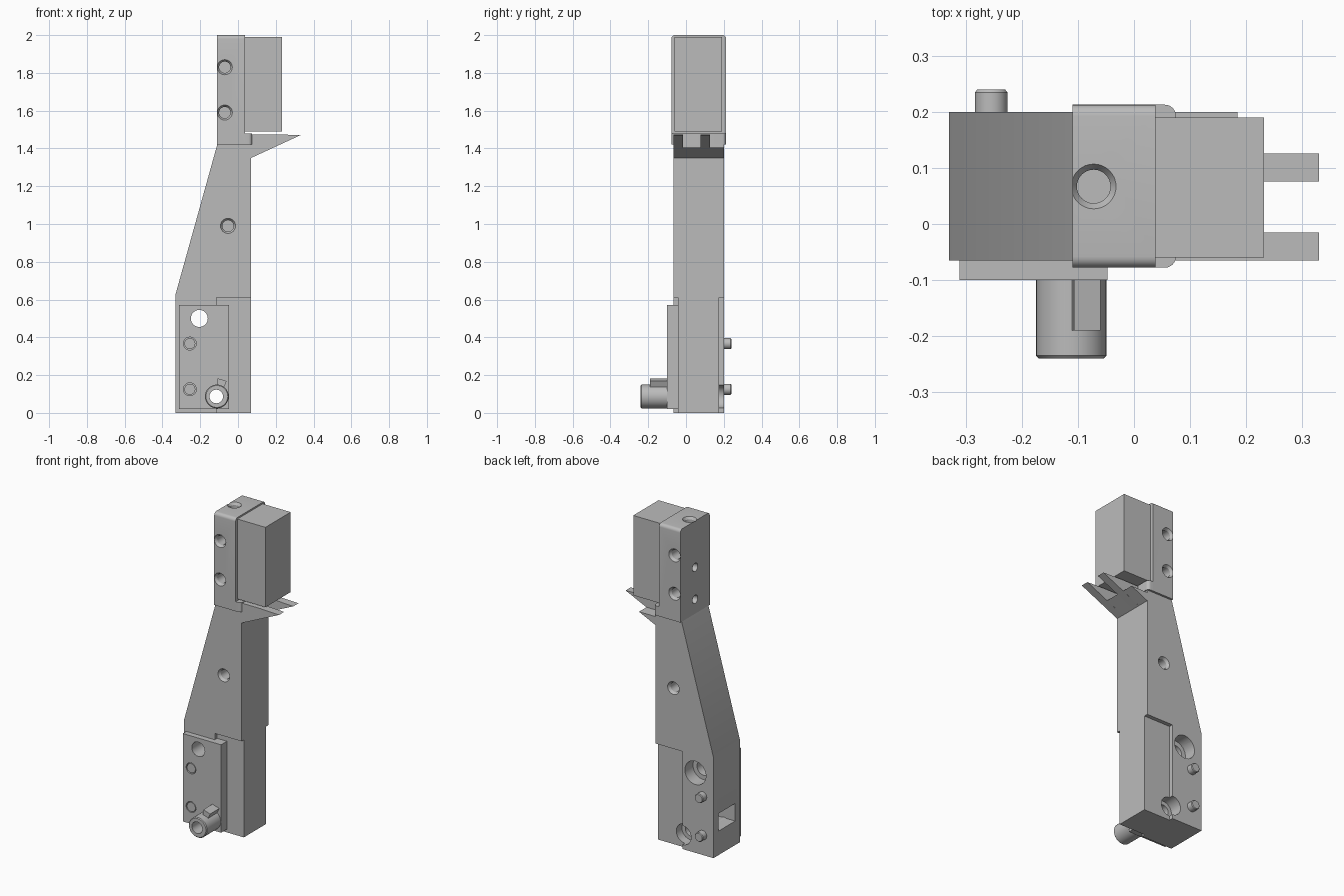
import bpy, bmesh, math
from mathutils import Vector

cube = bpy.data.objects.get("Cube")
if cube:
    bpy.data.objects.remove(cube, do_unlink=True)

grey = bpy.data.materials.new("plain_grey")
grey.use_nodes = True
grey.diffuse_color = (0.5, 0.5, 0.5, 1)
grey.node_tree.nodes["Principled BSDF"].inputs["Base Color"].default_value = (0.5, 0.5, 0.5, 1)


def finish(name, bm):
    bmesh.ops.recalc_face_normals(bm, faces=bm.faces)
    mesh = bpy.data.meshes.new(name)
    bm.to_mesh(mesh)
    bm.free()
    mesh.materials.append(grey)
    ob = bpy.data.objects.new(name, mesh)
    bpy.context.collection.objects.link(ob)
    return ob


def prism(name, profile, y0, y1, round_edge=None, radius=0.02):
    """Extrude an x-z profile along y, optionally rounding chosen edges."""
    bm = bmesh.new()
    face = bm.faces.new([bm.verts.new((x, y0, z)) for x, z in profile])
    ext = bmesh.ops.extrude_face_region(bm, geom=[face])
    verts = [g for g in ext["geom"] if isinstance(g, bmesh.types.BMVert)]
    bmesh.ops.translate(bm, verts=verts, vec=(0, y1 - y0, 0))
    if round_edge:
        edges = [e for e in bm.edges if round_edge(e.verts[0].co, e.verts[1].co)]
        bmesh.ops.bevel(bm, geom=edges, offset=radius, segments=6,
                        profile=0.5, affect='EDGES')
    return finish(name, bm)


def box(name, x, y, z, **kw):
    return prism(name, [(x[0], z[0]), (x[1], z[0]), (x[1], z[1]), (x[0], z[1])], *y, **kw)


def turned(name, start, axis, steps, sides=32):
    """Round part from (radius, distance) steps along an axis."""
    bm = bmesh.new()
    rot = Vector(axis).to_track_quat('Z', 'Y')
    rings = []
    for r, d in steps:
        rings.append([bm.verts.new(Vector(start) + rot @ Vector(
            (r * math.cos(2 * math.pi * i / sides), r * math.sin(2 * math.pi * i / sides), d)))
            for i in range(sides)])
    for a, b in zip(rings, rings[1:]):
        for i in range(sides):
            j = (i + 1) % sides
            bm.faces.new((a[i], a[j], b[j], b[i]))
    bm.faces.new(rings[0])
    bm.faces.new(rings[-1])
    return finish(name, bm)


def cut(target, cutters):
    bpy.context.view_layer.objects.active = target
    for c in cutters:
        c.hide_render = True
        mod = target.modifiers.new("cut", 'BOOLEAN')
        mod.operation = 'DIFFERENCE'
        mod.object = c
        bpy.ops.object.modifier_apply(modifier=mod.name)


def screw_hole(start, axis, r=0.03, rim=0.04):
    """Countersunk blind hole."""
    return turned("hole_cutter", start, axis,
                  [(rim, -0.02), (rim, 0), (r, 0.015), (r, 0.08)])


FRONT, BACK = -0.065, 0.2
INWARD, OUTWARD = (0, 1, 0), (0, -1, 0)

# Main parts
arm = prism("arm", [(-0.33, 0), (0.07, 0), (0.07, 1.42), (-0.11, 1.42), (-0.33, 0.63)], FRONT, BACK)
head = box("head", (-0.11, 0.038), (-0.078, 0.213), (1.42, 2),
           round_edge=lambda a, b: a.z > 1.9 and b.z > 1.9 and abs(a.x - b.x) > 0.1)
lip = box("head_lip", (0.03, 0.075), (-0.078, 0.213), (1.42, 1.48),
          round_edge=lambda a, b: a.x > 0.07 and b.x > 0.07 and abs(a.z - b.z) > 0.05)
block = box("head_block", (0.035, 0.232), (-0.06, 0.19), (1.49, 1.99))
plate = box("mounting_plate", (-0.312, -0.047), (-0.1, -0.04), (0.02, 0.57))

# Ledge with two pointed prongs
prism("ledge", [(0.07, 1.35), (0.185, 1.404), (0.07, 1.404)], FRONT, BACK)
for side, y in (("front", -0.065), ("back", 0.076)):
    prism(side + "_prong", [(0.07, 1.35), (0.33, 1.47), (0.2, 1.475), (0.07, 1.475)], y, y + 0.05)

# Spigot with key
spigot = turned("spigot", (-0.112, -0.24, 0.087), INWARD,
                [(0.058, 0), (0.063, 0.005), (0.063, 0.15)])
prism("spigot_key", [(-0.112, 0.14), (-0.075, 0.135), (-0.06, 0.168), (-0.107, 0.183)], -0.19, -0.09)

# Dowel pins, showing at the back and flush in the plate
for i, z in enumerate((0.125, 0.367)):
    turned(f"dowel_pin_{i + 1}", (-0.255, -0.098, z), INWARD,
           [(0.029, 0), (0.029, 0.333), (0.025, 0.338)])
    cut(plate, [turned("pin_seat_cutter", (-0.255, -0.12, z), INWARD, [(0.034, 0), (0.034, 0.04)])])

# Through bores with counterbores at the back
upper = turned("bore_cutter", (-0.205, -0.3, 0.5), INWARD, [(0.045, 0), (0.045, 0.6)])
lower = turned("bore_cutter", (-0.115, -0.3, 0.087), INWARD, [(0.036, 0), (0.036, 0.6)])
cut(plate, [upper, lower])
cut(spigot, [lower])
cut(arm, [
    box("recess_cutter", (-0.115, 0.2), (-0.2, -0.042), (-0.1, 0.61)),
    box("recess_cutter", (-0.115, 0.2), (0.175, 0.4), (-0.1, 0.61)),
    upper, lower,
    turned("counterbore_cutter", (-0.205, 0.3, 0.5), OUTWARD, [(0.073, 0), (0.073, 0.18)]),
    turned("counterbore_cutter", (-0.115, 0.3, 0.087), OUTWARD, [(0.06, 0), (0.06, 0.18)]),
    box("pocket_cutter", (-0.4, -0.2), (-0.015, 0.15), (0.15, 0.26)),
    screw_hole((-0.053, FRONT, 0.99), INWARD),
    screw_hole((-0.053, BACK, 0.99), OUTWARD),
])

# Head screw holes on front, back, outer side and top
holes = [screw_hole((-0.072, 0.067, 2), (0, 0, -1))]
for z in (1.59, 1.83):
    holes += [screw_hole((-0.07, -0.078, z), INWARD), screw_hole((-0.07, 0.213, z), OUTWARD)]
for z in (1.51, 1.71):
    holes.append(screw_hole((-0.11, 0.067, z), (1, 0, 0), 0.022, 0.026))
cut(head, holes)

# Remove cutters and shade
for ob in list(bpy.context.scene.objects):
    if "cutter" in ob.name:
        bpy.data.objects.remove(ob, do_unlink=True)
bpy.ops.object.select_all(action='DESELECT')
for ob in bpy.context.scene.objects:
    if ob.type == 'MESH':
        ob.select_set(True)
        bpy.context.view_layer.objects.active = ob
bpy.ops.object.shade_smooth_by_angle(angle=math.radians(30))
